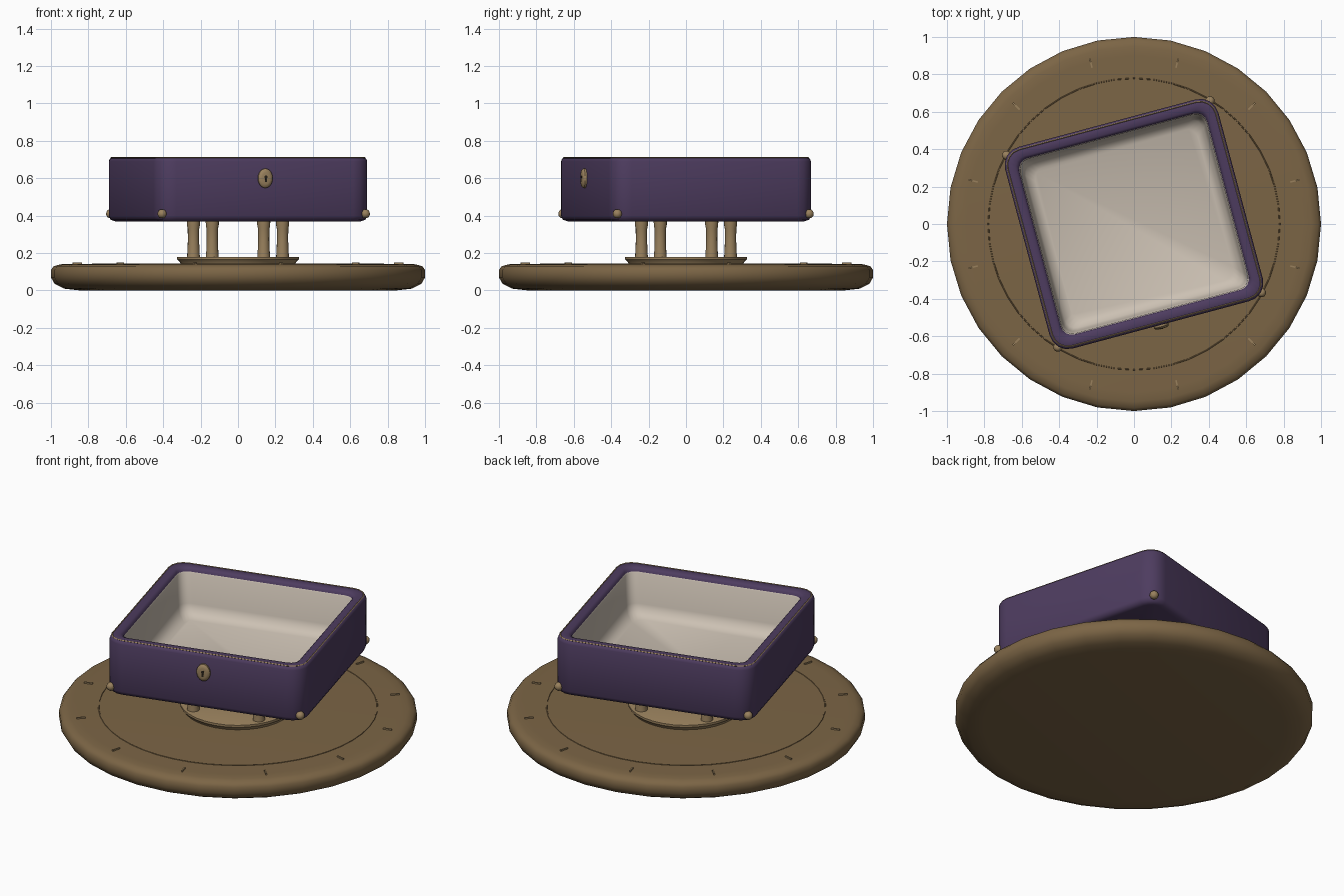
import bpy, bmesh
from math import sin, cos, pi, radians
from mathutils import Matrix, Vector

if "Cube" in bpy.data.objects:
    bpy.data.objects.remove(bpy.data.objects["Cube"])

TURN = Matrix.Rotation(radians(15), 4, 'Z')   # the box and legs sit turned on the disc


def material(name, rgb):
    m = bpy.data.materials.new(name)
    m.diffuse_color = (*rgb, 1)
    m.use_nodes = True
    m.node_tree.nodes["Principled BSDF"].inputs["Base Color"].default_value = m.diffuse_color
    return m


WOOD = material("wood", (0.20, 0.13, 0.06))
BRASS = material("brass", (0.32, 0.22, 0.11))
PURPLE = material("purple_lacquer", (0.075, 0.045, 0.115))
CREAM = material("lining_cloth", (0.60, 0.53, 0.45))
DARK = material("dark", (0.02, 0.015, 0.01))


def circle(r, z, n):
    return [(r * cos(2 * pi * i / n), r * sin(2 * pi * i / n), z) for i in range(n)]


def rounded_rect(hx, hy, r, z, steps=4):
    pts = []
    for q, (sx, sy) in enumerate([(1, 1), (-1, 1), (-1, -1), (1, -1)]):
        for k in range(steps + 1):
            a = (q + k / steps) * pi / 2
            pts.append((sx * (hx - r) + r * cos(a), sy * (hy - r) + r * sin(a), z))
    return pts


def loft(name, loops, mat, matrix=Matrix(), start=True, end=True, closed=False, angle=40):
    bm = bmesh.new()
    rings = [[bm.verts.new(p) for p in loop] for loop in loops]
    n = len(rings[0])
    pairs = list(zip(rings, rings[1:]))
    if closed:
        pairs.append((rings[-1], rings[0]))
    for a, b in pairs:
        for i in range(n):
            j = (i + 1) % n
            bm.faces.new((a[i], a[j], b[j], b[i]))
    if start and not closed:
        bm.faces.new(rings[0][::-1])
    if end and not closed:
        bm.faces.new(rings[-1])
    me = bpy.data.meshes.new(name)
    bm.to_mesh(me)
    bm.free()
    ob = bpy.data.objects.new(name, me)
    bpy.context.collection.objects.link(ob)
    ob.matrix_world = matrix
    me.materials.append(mat)
    bpy.ops.object.select_all(action='DESELECT')
    ob.select_set(True)
    bpy.context.view_layer.objects.active = ob
    bpy.ops.object.shade_smooth_by_angle(angle=radians(angle))
    return ob


def lathe(name, profile, n, mat, matrix=Matrix(), **kw):
    return loft(name, [circle(r, z, n) for r, z in profile], mat, matrix, **kw)


# Round base disc with soft rim
lathe("base_disc", [(0.84, 0), (0.93, 0.01), (0.98, 0.035), (1.0, 0.07), (1.0, 0.11),
                    (0.985, 0.13), (0.95, 0.14), (0.90, 0.142)], 32, WOOD)

# Thin inlaid ring on the disc
lathe("inlay_ring", [(0.783, 0.140), (0.781, 0.145), (0.777, 0.145), (0.775, 0.140)],
      48, WOOD, closed=True)

# Twelve radial tick marks around the disc
for i in range(12):
    m = Matrix.Rotation(radians(15 + 30 * i), 4, 'Z') @ Matrix.Translation((0.89, 0, 0))
    loft("tick_mark", [[(-0.025, -0.004, z), (0.025, -0.004, z), (0.025, 0.004, z),
                        (-0.025, 0.004, z)] for z in (0.135, 0.150)], BRASS, m)

# Pedestal plate
lathe("pedestal_plate", [(0.305, 0.135), (0.31, 0.15), (0.325, 0.165), (0.325, 0.178),
                         (0.32, 0.18)], 32, BRASS)

# Four short legs
for i in range(4):
    m = Matrix.Rotation(radians(60 + 90 * i), 4, 'Z') @ Matrix.Translation((0.275, 0, 0))
    lathe("leg", [(0.035, 0.175), (0.033, 0.20), (0.030, 0.27), (0.031, 0.33),
                  (0.035, 0.35), (0.036, 0.38)], 14, BRASS, m)

# Box shell: base, walls and rim
HX, HY, R = 0.59, 0.558, 0.10


def box_loop(inset, z):
    return rounded_rect(HX - inset, HY - inset, max(R - inset, 0.06), z)


loft("box_shell", [box_loop(*p) for p in
                   [(0.035, 0.37), (0.01, 0.378), (0, 0.40), (0, 0.69), (0.006, 0.705),
                    (0.02, 0.712), (0.055, 0.71), (0.068, 0.70), (0.072, 0.68)]],
     PURPLE, TURN, end=False, angle=50)

# Cloth lining of the tray
loft("box_lining", [box_loop(*p) for p in
                    [(0.066, 0.695), (0.075, 0.68), (0.085, 0.50), (0.10, 0.455),
                     (0.14, 0.43)]],
     CREAM, TURN, start=False, angle=80)

# Thin brass bead round the rim
loft("rim_trim", [box_loop(0.014 + 0.004 * cos(a * pi / 2), 0.710 + 0.004 * sin(a * pi / 2))
                  for a in range(4)], BRASS, TURN, closed=True)

# Brass studs on the lower corners
ball = [(0.025 * sin(pi * k / 8), -0.025 * cos(pi * k / 8)) for k in range(1, 8)]
for sx in (-1, 1):
    for sy in (-1, 1):
        lathe("corner_stud", ball, 12, BRASS,
              TURN @ Matrix.Translation((sx * 0.563, sy * 0.531, 0.41)))

# Oval lock plate with keyhole on the front wall
face = TURN @ Matrix.Translation((0, -HY, 0.60)) @ Matrix.Rotation(pi / 2, 4, 'X')
lathe("lock_plate", [(0.052, -0.01), (0.052, 0.010), (0.045, 0.018), (0.030, 0.021)], 20, BRASS,
      face @ Matrix.Diagonal(Vector((0.77, 1, 1, 1))))
lathe("keyhole_round", [(0.009, 0.01), (0.009, 0.023)], 12, DARK,
      face @ Matrix.Translation((0, 0.007, 0)))
loft("keyhole_slot", [[(-0.006, -0.02, z), (0.006, -0.02, z), (0.004, 0.005, z),
                       (-0.004, 0.005, z)] for z in (0.01, 0.023)], DARK, face)
